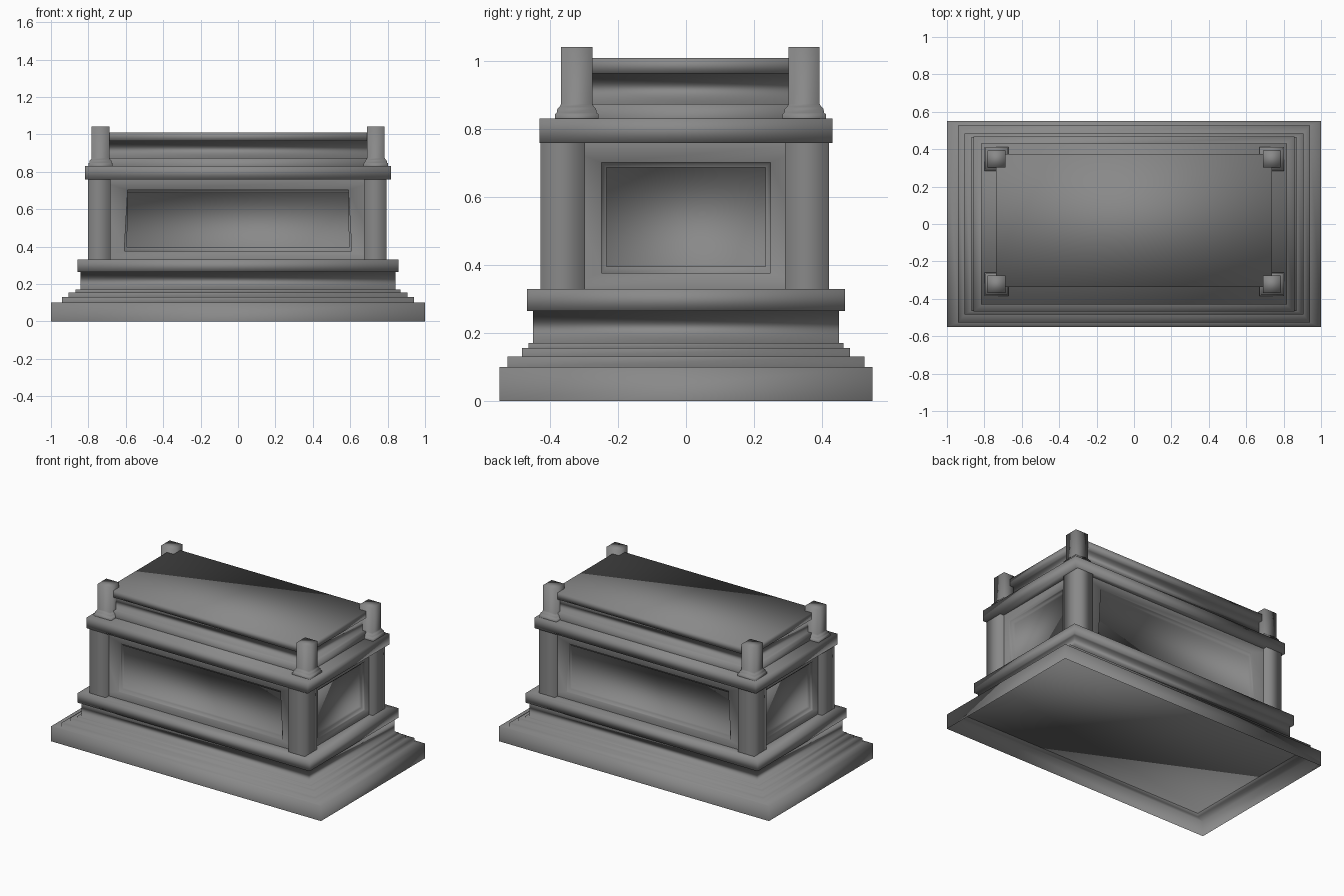
import bpy

if "Cube" in bpy.data.objects:
    bpy.data.objects.remove(bpy.data.objects["Cube"])

# Mid-grey stone
stone = bpy.data.materials.new("stone")
stone.diffuse_color = (0.25, 0.25, 0.25, 1)
stone.use_nodes = True
stone.node_tree.nodes["Principled BSDF"].inputs["Base Color"].default_value = stone.diffuse_color


def loft(name, rings, start=False, end=True):
    """Skin a sequence of four-cornered rings, optionally capping the ends."""
    verts = [p for r in rings for p in r]
    faces = []
    for i in range(len(rings) - 1):
        a, b = 4 * i, 4 * i + 4
        for k in range(4):
            n = (k + 1) % 4
            faces.append((a + k, a + n, b + n, b + k))
    if start:
        faces.append((3, 2, 1, 0))
    if end:
        e = len(verts) - 4
        faces.append((e, e + 1, e + 2, e + 3))
    me = bpy.data.meshes.new(name)
    me.from_pydata(verts, [], faces)
    me.materials.append(stone)
    me.shade_smooth()
    ob = bpy.data.objects.new(name, me)
    bpy.context.collection.objects.link(ob)


def stack(name, profile, cx=0.0, cy=0.0, **caps):
    """Rectangular moulding from (half x, half y, z) steps."""
    loft(name, [[(cx - x, cy - y, z), (cx + x, cy - y, z),
                 (cx + x, cy + y, z), (cx - x, cy + y, z)]
                for x, y, z in profile], **caps)


def panel(name, place, half, opening, top):
    """Wall with a stepped, sunken panel; place maps (u, z, depth) to xyz."""
    inner = opening - 0.015
    rings = [(half, half, 0.33, 0.76, 0), (opening, top, 0.376, 0.702, 0),
             (opening, top, 0.376, 0.702, 0.012),
             (inner, min(inner, top), 0.396, 0.687, 0.015),
             (inner, min(inner, top), 0.396, 0.687, 0.035)]
    loft(name, [[place(-w, lo, d), place(w, lo, d), place(t, hi, d), place(-t, hi, d)]
                for w, t, lo, hi, d in rings])


WX, WY = 0.768, 0.395

# Stepped plinth and lower moulding, one continuous shell, hollow underneath
stack("plinth", [(1, 0.55, 0), (1, 0.55, 0.10),
                 (0.94, 0.526, 0.10), (0.94, 0.526, 0.13),
                 (0.905, 0.483, 0.13), (0.905, 0.483, 0.156),
                 (0.868, 0.464, 0.156), (0.868, 0.464, 0.17),
                 (0.843, 0.451, 0.17), (0.843, 0.451, 0.265),
                 (0.859, 0.469, 0.265), (0.859, 0.469, 0.33), (WX, WY, 0.33)],
      end=False)
# Underside closing the hollow
stack("plinth_underside", [(0.939, 0.525, 0.124), (0.939, 0.525, 0.129)],
      start=True, end=False)

# Four walls with sunken panels
panel("front_panel", lambda u, z, d: (u, -WY + d, z), WX, 0.608, 0.59)
panel("back_panel", lambda u, z, d: (-u, WY - d, z), WX, 0.608, 0.59)
panel("right_panel", lambda u, z, d: (WX - d, u, z), WY, 0.249, 0.249)
panel("left_panel", lambda u, z, d: (-WX + d, -u, z), WY, 0.249, 0.249)

# Corner pilasters and the finial posts above them
for sx, side in ((-1, "left"), (1, "right")):
    for sy, end in ((-1, "front"), (1, "back")):
        stack(f"{end}_{side}_pilaster", [(0.06, 0.065, 0.33), (0.06, 0.065, 0.76)],
              sx * 0.738 - 0.003, sy * 0.36 - 0.003, end=False)
        stack(f"{end}_{side}_post",
              [(0.065, 0.064, 0.832), (0.065, 0.064, 0.845), (0.06, 0.059, 0.848),
               (0.058, 0.057, 0.86), (0.051, 0.05, 0.867), (0.047, 0.046, 0.875),
               (0.047, 0.046, 1.043)], sx * 0.736 + 0.001, sy * 0.335 + 0.013)

# Cornice slab and lid
stack("cornice", [(WX, WY, 0.76), (0.819, 0.431, 0.76), (0.819, 0.431, 0.832)])
stack("lid", [(0.738, 0.355, 0.832), (0.738, 0.355, 0.875), (0.712, 0.329, 0.875),
              (0.712, 0.329, 0.965), (0.738, 0.355, 0.965), (0.738, 0.355, 1.01)], cy=0.018)
